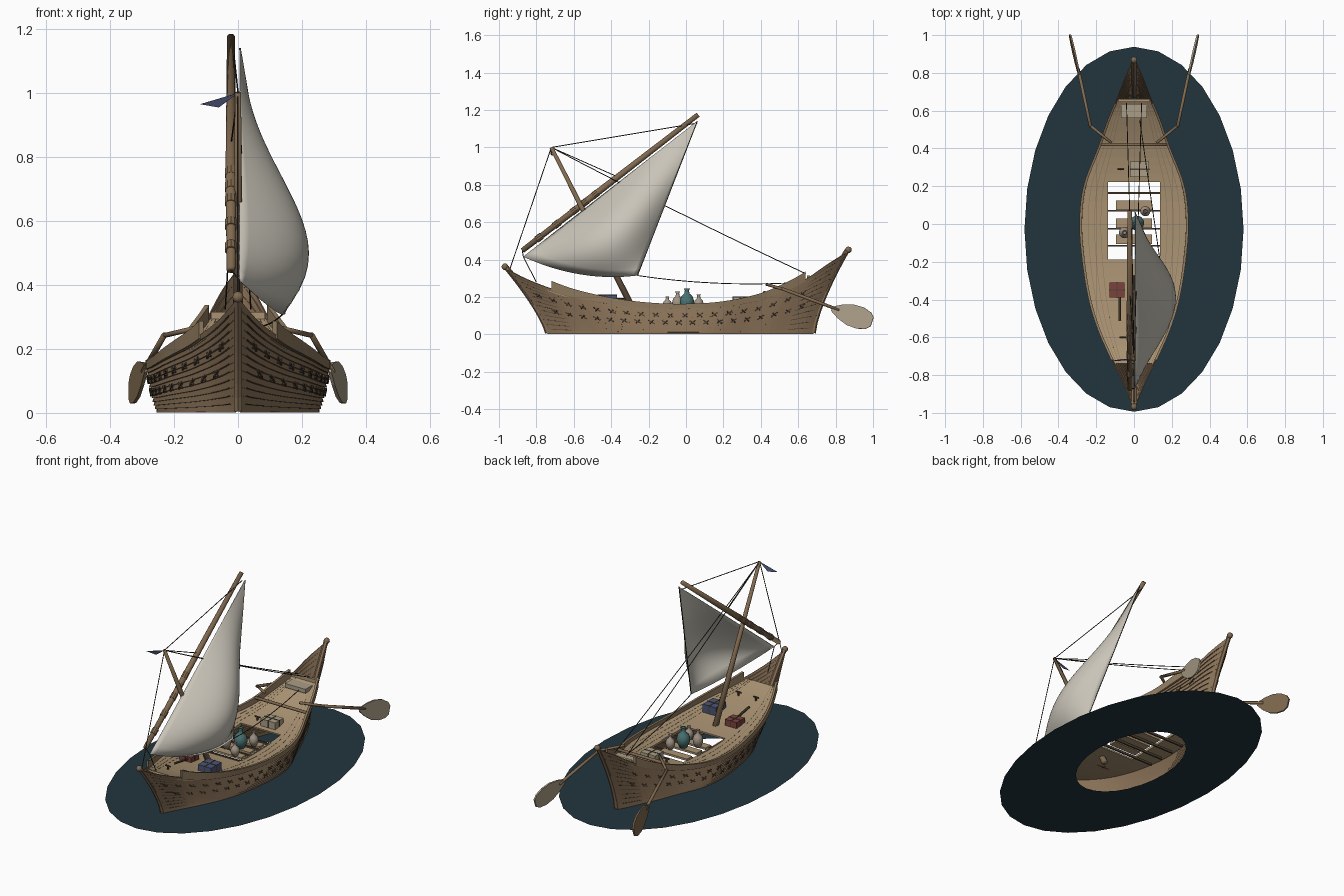
import bpy, bmesh, math
from mathutils import Vector as V

if "Cube" in bpy.data.objects:
    bpy.data.objects.remove(bpy.data.objects["Cube"])

def mat(name, c):
    m = bpy.data.materials.new(name)
    m.diffuse_color = (*c, 1)
    m.use_nodes = True
    m.node_tree.nodes["Principled BSDF"].inputs["Base Color"].default_value = m.diffuse_color
    return m

HULL = mat("hull_wood", (.25, .165, .095)); DARK = mat("dark_wood", (.08, .055, .035))
DECK = mat("deck_wood", (.40, .29, .17)); SPAR = mat("spar_wood", (.22, .145, .08))
SAIL = mat("canvas", (.58, .55, .48)); WATER = mat("water", (.016, .036, .048))
ROPE = mat("rope", (.05, .04, .03)); CLAY = mat("clay", (.36, .30, .24)); SEAM = mat("deck_seam", (.27, .19, .11))
TEAL = mat("teal_glaze", (.07, .17, .17)); RED = mat("red_cloth", (.2, .055, .045))
BLUE = mat("blue_cloth", (.07, .09, .18)); PALE = mat("pale_wood", (.40, .34, .24))

def finish(name, bm, m, smooth=False):
    bmesh.ops.recalc_face_normals(bm, faces=bm.faces)
    me = bpy.data.meshes.new(name)
    bm.to_mesh(me)
    bm.free()
    ob = bpy.data.objects.new(name, me)
    bpy.context.collection.objects.link(ob)
    me.materials.append(m)
    for p in me.polygons:
        p.use_smooth = smooth
    return ob

def solidify(ob, t, off=0):
    md = ob.modifiers.new("thick", 'SOLIDIFY')
    md.thickness, md.offset = t, off

def grid(bm, rows, close=False):
    vs = [[bm.verts.new(p) for p in r] for r in rows]
    for a, b in zip(vs, vs[1:]):
        n = len(a)
        for i in range(n if close else n - 1):
            j = (i + 1) % n
            bm.faces.new((a[i], a[j], b[j], b[i]))
    return vs

def add_tube(bm, pts, radii, n=8):
    pts = [V(p) for p in pts]
    if not isinstance(radii, (list, tuple)):
        radii = [radii] * len(pts)
    rows = []
    for i, p in enumerate(pts):
        d = pts[min(i + 1, len(pts) - 1)] - pts[max(i - 1, 0)]
        q = d.to_track_quat('Z', 'Y')
        rows.append([p + q @ V((radii[i] * math.cos(a), radii[i] * math.sin(a), 0))
                     for a in (2 * math.pi * (k + .5) / n for k in range(n))])
    vs = grid(bm, rows, True)
    bm.faces.new(vs[0])
    bm.faces.new(vs[-1])

def tube(name, pts, r, m, n=8):
    bm = bmesh.new()
    add_tube(bm, pts, r, n)
    return finish(name, bm, m, n > 6)

def add_box(bm, c, s):
    r = bmesh.ops.create_cube(bm, size=1)
    for v in r["verts"]:
        v.co = V(c) + V([v.co[i] * s[i] for i in range(3)])

def box(name, c, s, m):
    bm = bmesh.new()
    add_box(bm, c, s)
    return finish(name, bm, m)

def lathe(name, loc, prof, m, n=14):
    bm = bmesh.new()
    grid(bm, [[V(loc) + V((r * math.cos(2 * math.pi * k / n), r * math.sin(2 * math.pi * k / n), z))
               for k in range(n)] for r, z in prof], True)
    return finish(name, bm, m, True)

def curve(t, x):
    # smooth interpolation through a few control points
    x = min(max(x, t[0][0]), t[-1][0])
    i = next(k for k in range(len(t) - 1) if x <= t[k + 1][0])
    sl = lambda k: ((t[min(k + 1, len(t) - 1)][1] - t[max(k - 1, 0)][1]) /
                    (t[min(k + 1, len(t) - 1)][0] - t[max(k - 1, 0)][0]))
    h = t[i + 1][0] - t[i][0]
    u = (x - t[i][0]) / h
    return ((2*u**3 - 3*u*u + 1) * t[i][1] + (u**3 - 2*u*u + u) * h * sl(i)
            + (3*u*u - 2*u**3) * t[i + 1][1] + (u**3 - u*u) * h * sl(i + 1))

SHEER = [(-.96, .35), (-.85, .295), (-.72, .245), (-.6, .21), (-.4, .175), (-.2, .155), (0, .15),
         (.2, .16), (.4, .195), (.55, .25), (.64, .295), (.75, .37), (.86, .44)]
WIDTH = [(-.96, .008), (-.85, .055), (-.7, .125), (-.55, .19), (-.4, .235), (-.2, .268), (0, .283),
         (.2, .262), (.42, .18), (.55, .135), (.66, .09), (.78, .045), (.86, .008)]
sheer = lambda y: curve(SHEER, y)
width = lambda y: curve(WIDTH, y)
bow = lambda t: -.74 - .22 * t ** 1.3
stern = lambda t: .68 + .18 * t ** 1.4

def hull_pt(s, t, off=0):
    y = -.96 + 1.82 * s
    w = width(y) * (.87 + .13 * t ** .7)
    return V((w + off, bow(t) * (1 - s) + stern(t) * s, .002 + (sheer(y) - .002) * t))

# hull: overlapping strakes, mirrored, with dark seams
bm, seams = bmesh.new(), bmesh.new()
N, rows = 13, []
for k in range(N):
    for t, o in ((k / N, .006), ((k + 1) / N, 0)):
        rows.append([hull_pt(i / 48, t, o * min(1, 8 * min(i, 48 - i) / 48)) for i in range(49)])
    if k:
        add_tube(seams, [hull_pt(i / 48, k / N, .005) for i in range(1, 48)], .0022, 4)
grid(bm, rows)
hull = finish("hull_planking", bm, HULL)
hull.modifiers.new("mirror", 'MIRROR')
solidify(hull, .005)
finish("hull_seams", seams, DARK).modifiers.new("mirror", 'MIRROR')

# stem and stern posts with knobs
for name, f, h, end in (("stem_post", bow, .35, -.968), ("stern_post", stern, .44, .868)):
    tube(name, [(0, f(t / 8), .008 + h * t / 8) for t in range(9)], .014, HULL, 6)
    bm = bmesh.new()
    bmesh.ops.create_uvsphere(bm, u_segments=10, v_segments=6, radius=.018)
    bmesh.ops.translate(bm, verts=bm.verts, vec=(0, end, h + .012))
    finish(name + "_knob", bm, SPAR, True)

# sewn cross stitches on the planks
bm = bmesh.new()
for t, n, sh in ((.68, 19, 0), (.42, 19, .5)):
    for i in range(n):
        s = .05 + .9 * (i + sh) / n
        p = hull_pt(s, t, .007)
        du = (hull_pt(s + .01, t) - hull_pt(s - .01, t)).normalized()
        dv = (hull_pt(s, t + .03) - hull_pt(s, t - .03)).normalized()
        for g in (1, -1):
            d = (du * 1.1 + dv * g * .8) * .013
            for m in (1, -1):
                add_tube(bm, [V((m * q.x, q.y, q.z)) for q in (p - d, p + d)], .0045, 4)
finish("hull_stitches", bm, DARK)

# wash strake above the sheer
bm = bmesh.new()
rows = []
for i in range(41):
    y = -.72 + 1.36 * i / 40
    e = abs(2 * i / 40 - 1) ** 2
    w, z, h = width(y), sheer(y), .014 + .028 * e
    rows.append([(w - .008, y, z - .012), (w + .006, y, z - .012), (w + .006, y, z + h), (w - .008, y, z + h)])
vs = grid(bm, rows, True)
bm.faces.new(vs[0])
bm.faces.new(vs[-1])
finish("wash_strake", bm, SEAM).modifiers.new("mirror", 'MIRROR')

# deck with hatch opening, and plank seams
HX, H0, H1 = .137, -.187, .223
ys = [-.74 + (H0 + .74) * i / 12 for i in range(12)] + [H0 + (H1 - H0) * i / 8 for i in range(8)] \
    + [H1 + (.66 - H1) * i / 10 for i in range(11)]
bm = bmesh.new()
rows = []
for y in ys:
    w = width(y) * .985 - .004
    h, z = min(HX, .55 * w) if not H0 - .001 <= y <= H1 + .001 else HX, sheer(y) - .014
    rows.append([(x, y, z) for x in (-w, -h, h, w)])
vs = grid(bm, rows)
hole = [f for f in bm.faces if abs(f.calc_center_median().x) < .01 and H0 < f.calc_center_median().y < H1]
bmesh.ops.delete(bm, geom=hole, context='FACES_ONLY')
solidify(finish("deck", bm, DECK), .01)
bm = bmesh.new()
for f in (.62, .74, .86):
    add_tube(bm, [(f * width(y), y, sheer(y) - .0095) for y in ys], .0018, 4)
finish("deck_seams", bm, SEAM).modifiers.new("mirror", 'MIRROR')

# hatch coaming, beams below and cargo boards
bm = bmesh.new()
for s in (-1, 1):
    add_box(bm, (s * (HX + .004), .018, .139), (.008, .42, .012))
finish("hatch_coaming", bm, DECK)
bm = bmesh.new()
for y in (.165, .07, -.025, -.115):
    add_box(bm, (0, y, .105), (.46, .01, .014))
finish("hatch_beams", bm, DARK)
bm = bmesh.new()
for y in (.1, .005, -.08):
    add_box(bm, (0, y, .118), (.19, .05, .012))
finish("cargo_boards", bm, DECK)

# jars
def jar(name, x, y, r, h, m):
    lathe(name, (x, y, .124), [(.001, 0), (.55*r, 0), (.95*r, .28*h), (r, .45*h), (.8*r, .65*h), (.35*r, .78*h),
          (.3*r, .92*h), (.45*r, h), (.25*r, h), (.22*r, .8*h), (.001, .8*h)], m)
jar("teal_jar", .015, .005, .039, .122, TEAL)
for i, (x, y, r, h) in enumerate(((.06, .068, .027, .09), (-.05, -.045, .03, .105), (.05, -.1, .026, .08))):
    jar("clay_jar_%d" % i, x, y, r, h, CLAY)

# bundles and lashings on deck, benches
for name, x, y, z, sx, sy, sz, m in (("red_bundle", -.09, -.35, .173, .08, .08, .04, RED),
                                     ("blue_bundle", .1, -.42, .187, .09, .1, .05, BLUE),
                                     ("pale_crate", .03, .29, .178, .1, .08, .045, PALE)):
    box(name, (x, y, z), (sx, sy, sz), m)
    bm = bmesh.new()
    add_box(bm, (x, y, z), (.006, sy + .004, sz + .004))
    add_box(bm, (x, y, z), (sx + .004, .006, sz + .004))
    finish(name + "_lashing", bm, DARK)
box("stern_seat", (0, .595, .275), (.14, .07, .025), PALE)
box("stern_beam", (0, .655, .305), (.17, .016, .022), DECK)
tube("oar_beam", [(-.175, .42, .225), (.175, .42, .225)], .009, SPAR)
bm = bmesh.new()
add_tube(bm, [(-.075, -.34, .17), (-.075, -.51, .2)], .007, 6)
for x, y in ((-.07, .29), (.06, -.6), (-.06, -.6)):
    add_tube(bm, [(x, y, sheer(y) - .01), (x, y, sheer(y) + .015)], .006, 6)
    add_tube(bm, [(x - .018, y, sheer(y) + .012), (x + .018, y, sheer(y) + .012)], .005, 6)
finish("anchor_and_cleats", bm, DARK)

# steering oars with upright blades
for s, side in ((-1, "left"), (1, "right")):
    tube(side + "_oar_handle", [(s * .12, .43, .268), (s * .23, .52, .242)], .008, SPAR)
    tube(side + "_oar_shaft", [(s * .23, .515, .244), (s * .295, .82, .13)], .009, SPAR)
    bm = bmesh.new()
    a, d, up = V((s * .288, .78, .137)), V((s * .05, .215, -.07)), V((0, .32, .94)).normalized()
    grid(bm, [[a + d * u + up * w, a + d * u - up * w] for u, w in
              ((0, .012), (.2, .038), (.45, .058), (.7, .06), (.9, .047), (1, .025))])
    solidify(finish(side + "_oar_blade", bm, PALE if s > 0 else SPAR), .01)

# mast, yard and lashing bands
TOP = V((0, -.72, 1.0))
tube("mast", [(0, -.265, .1), TOP], [.018, .01], SPAR, 10)
Y0, Y1 = V((-.022, -.875, .448)), V((-.022, .065, 1.175))
tube("yard", [Y0, Y0.lerp(Y1, .4), Y1], [.014, .018, .013], SPAR, 10)
bm = bmesh.new()
for u in (.08, .18, .28, .34, .4):
    add_tube(bm, [Y0.lerp(Y1, u), Y0.lerp(Y1, u + .03)], .019, 10)
finish("yard_lashings", bm, SPAR)

# billowing lateen sail
T, C, P = V((.004, -.87, .415)), V((.147, -.26, .315)), V((.006, .06, 1.14))
bm = bmesh.new()
rows = []
for i in range(25):
    s, row = min(i / 24, .995), []
    for j in range(25):
        t = j / 24
        a, b, c = (1 - s) * (1 - t), (1 - s) * t, s
        row.append(T * a + C * b + P * c + V((.14 * a * b + 5.1 * a * b * c * (1 - c), 0, -.17 * a * b * (1 - s))))
    rows.append(row)
grid(bm, rows)
solidify(finish("sail", bm, SAIL, True), .004)
tube("sail_edge_rope", [C.lerp(P, i / 8) for i in range(9)], .003, ROPE, 5)

# rigging
bm = bmesh.new()
for a, b, sag in ((TOP, P + V((-.02, 0, -.01)), 0), (TOP, (0, -.945, .34), 0), (TOP, (-.022, -.36, .84), 0),
                  (TOP, (-.04, .64, .325), .01), (TOP, (.04, .64, .325), .01), (C, (.03, .55, .275), .02),
                  (T, (0, -.8, .28), 0), (T, Y0, 0)):
    a, b = V(a), V(b)
    add_tube(bm, [a.lerp(b, i / 8) - V((0, 0, 4 * sag * i / 8 * (1 - i / 8))) for i in range(9)], .0025, 5)
finish("rigging", bm, ROPE)

# pennant
bm = bmesh.new()
bm.faces.new([bm.verts.new(p) for p in ((0, -.72, 1.0), (-.118, -.725, .965), (-.06, -.715, .955))])
solidify(finish("pennant", bm, BLUE), .002)

# flat water ring
bm = bmesh.new()
M = 28
ring = lambda f: [(.58 * f * math.cos(2 * math.pi * k / M), -.028 + .966 * f * math.sin(2 * math.pi * k / M), .001)
                  for k in range(M)]
grid(bm, [ring(.42), ring(1)], True)
finish("water", bm, WATER)
